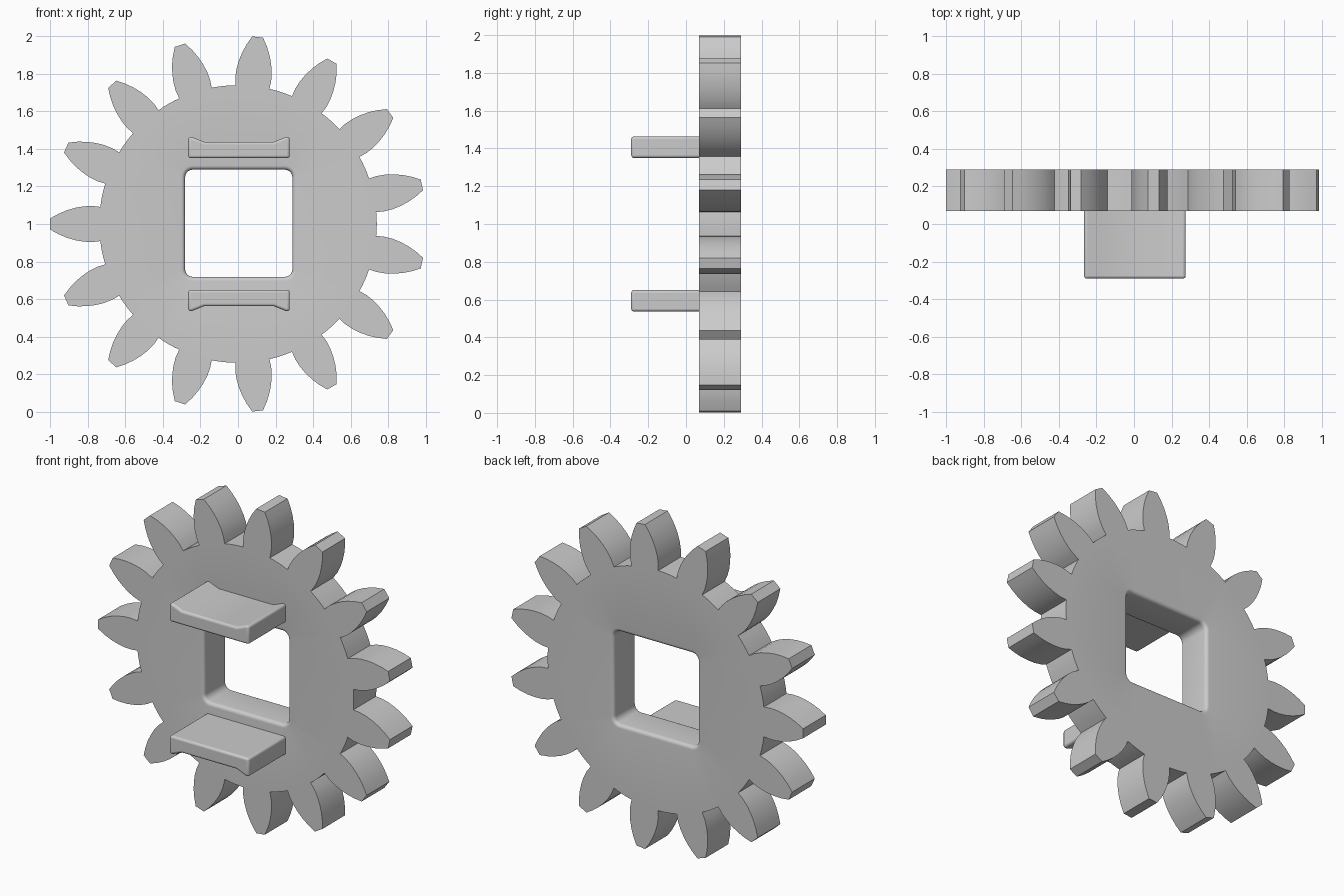
import bpy, bmesh, math
from mathutils import Matrix, Vector

cube = bpy.data.objects.get("Cube")
if cube:
    bpy.data.objects.remove(cube, do_unlink=True)

GREY = (0.6, 0.6, 0.6, 1.0)
grey = bpy.data.materials.new("light grey")
grey.use_nodes = True
grey.diffuse_color = GREY
grey.node_tree.nodes["Principled BSDF"].inputs["Base Color"].default_value = GREY

TEETH, ROOT = 15, 0.738
FRONT, BACK = 0.07, 0.29
CENTRE_Z = 1.0


def finish(bm, name):
    """Turn a bmesh into a coloured object."""
    bmesh.ops.recalc_face_normals(bm, faces=bm.faces)
    mesh = bpy.data.meshes.new(name)
    bm.to_mesh(mesh)
    bm.free()
    mesh.materials.append(grey)
    obj = bpy.data.objects.new(name, mesh)
    bpy.context.collection.objects.link(obj)
    return obj


def smooth(obj):
    bpy.ops.object.select_all(action='DESELECT')
    obj.select_set(True)
    bpy.context.view_layer.objects.active = obj
    bpy.ops.object.shade_smooth_by_angle(angle=math.radians(32))


def gear_outline():
    """Curved teeth joined by short root arcs."""
    flank = [(0.732, 0.091), (0.775, 0.096), (0.82, 0.094), (0.865, 0.086),
             (0.91, 0.073), (0.955, 0.054), (0.9995, 0.029)]
    tooth = [Vector((r, -w)) for r, w in flank] + [Vector((r, w)) for r, w in reversed(flank)]
    pitch = 2 * math.pi / TEETH
    half = math.atan2(0.091, 0.732)
    points = []
    for i in range(TEETH):
        a = math.pi + i * pitch
        points += [Matrix.Rotation(a, 2) @ p for p in tooth]
        for k in (1, 2, 3):
            b = a + half + (pitch - 2 * half) * k / 4
            points.append(Vector((ROOT * math.cos(b), ROOT * math.sin(b))))
    return points


def hole_outline(grow):
    """Rounded square, enlarged evenly by grow."""
    radius, core = 0.04 + grow, 0.245
    points = []
    for q in range(4):
        mid = math.pi / 4 + q * math.pi / 2
        cx = math.copysign(core, math.cos(mid))
        cz = math.copysign(core, math.sin(mid))
        for k in range(7):
            a = q * math.pi / 2 + k * math.pi / 12
            points.append(Vector((0.004 + cx + radius * math.cos(a),
                                  0.004 + cz + radius * math.sin(a))))
    return points


def add_ring(bm, points, y):
    return [bm.verts.new((p.x, y, CENTRE_Z + p.y)) for p in points]


def bridge(bm, a, b):
    for i in range(len(a)):
        j = (i + 1) % len(a)
        bm.faces.new((a[i], a[j], b[j], b[i]))


# Gear body: toothed rim, square hole with rounded lips, flat front and back
bm = bmesh.new()
outline = gear_outline()
rim = [add_ring(bm, outline, y) for y in (FRONT, BACK)]
bridge(bm, *rim)

LIP = 0.022
lip = [(LIP * (1 - math.sin(t)), LIP * (1 - math.cos(t)))
       for t in (k * math.pi / 10 for k in range(6))]
section = [(g, FRONT + d) for g, d in lip] + [(g, BACK - d) for g, d in reversed(lip)]
hole = [add_ring(bm, hole_outline(g), y) for g, y in section]
for a, b in zip(hole, hole[1:]):
    bridge(bm, a, b)

for outer, inner, ny in ((rim[0], hole[0], -1), (rim[1], hole[-1], 1)):
    edges = [bm.edges.get((loop[i - 1], loop[i])) for loop in (outer, inner)
             for i in range(len(loop))]
    bmesh.ops.triangle_fill(bm, edges=edges, use_beauty=True, normal=(0, ny, 0))
smooth(finish(bm, "gear_body"))

# Two front tabs with raised ends, mirrored above and below the hole
TAB = [(-0.265, 0.35), (0.275, 0.35), (0.275, 0.463), (0.255, 0.463),
       (0.19, 0.437), (-0.18, 0.437), (-0.245, 0.463), (-0.265, 0.463)]
for name, side in (("upper_tab", 1), ("lower_tab", -1)):
    bm = bmesh.new()
    points = [Vector((x, side * z)) for x, z in TAB]
    near, far = add_ring(bm, points, -0.29), add_ring(bm, points, FRONT + 0.05)
    bridge(bm, near, far)
    bm.faces.new(near)
    bm.faces.new(far)
    tab = finish(bm, name)
    bevel = tab.modifiers.new("rounded edges", 'BEVEL')
    bevel.width = 0.014
    bevel.segments = 4
    bevel.limit_method = 'ANGLE'
    bevel.angle_limit = math.radians(30)
    smooth(tab)
